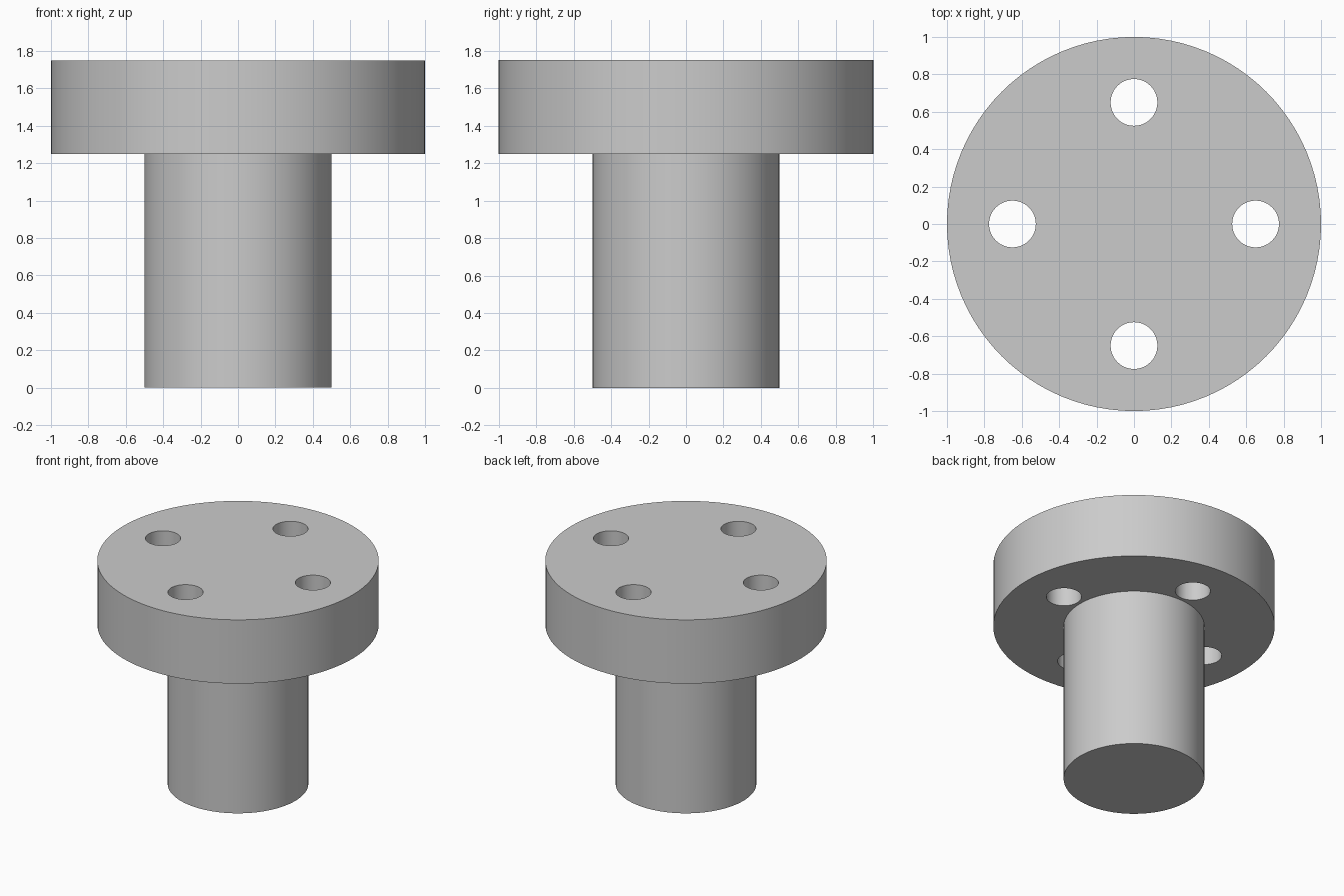
import bpy, bmesh, math
from mathutils import Matrix, Vector

SEGMENTS = 96
SHAFT_R, FLANGE_R = 0.5, 1.0
STEP_Z, TOP_Z = 1.25, 1.75
HOLE_R, HOLE_CIRCLE_R = 0.125, 0.65

default = bpy.data.objects.get("Cube")
if default:
    bpy.data.objects.remove(default, do_unlink=True)

grey = bpy.data.materials.new("plain grey")
grey.use_nodes = True
colour = (0.6, 0.6, 0.6, 1)
grey.diffuse_color = colour
grey.node_tree.nodes["Principled BSDF"].inputs["Base Color"].default_value = colour


def make_object(name, bm):
    bmesh.ops.recalc_face_normals(bm, faces=bm.faces)
    mesh = bpy.data.meshes.new(name)
    bm.to_mesh(mesh)
    bm.free()
    mesh.materials.append(grey)
    obj = bpy.data.objects.new(name, mesh)
    bpy.context.collection.objects.link(obj)
    return obj


# Shaft and flange: one stepped disc, extruded ring by ring
bm = bmesh.new()
bmesh.ops.create_circle(bm, cap_ends=True, segments=SEGMENTS, radius=SHAFT_R)
base = bm.faces[:]
ring = bm.edges[:]
for radius, z in ((SHAFT_R, STEP_Z), (FLANGE_R, STEP_Z), (FLANGE_R, TOP_Z)):
    out = bmesh.ops.extrude_edge_only(bm, edges=ring)["geom"]
    ring = [e for e in out if isinstance(e, bmesh.types.BMEdge)]
    for v in (v for v in out if isinstance(v, bmesh.types.BMVert)):
        flat = Vector((v.co.x, v.co.y, 0)).normalized() * radius
        v.co = (flat.x, flat.y, z)
    ring = [e for e in ring if e.is_boundary]
bmesh.ops.contextual_create(bm, geom=ring)
body = make_object("flanged_shaft", bm)

# Four bolt holes through the flange
bm = bmesh.new()
for i in range(4):
    a = i * math.pi / 2
    centre = (HOLE_CIRCLE_R * math.cos(a), HOLE_CIRCLE_R * math.sin(a), 1.5)
    bmesh.ops.create_cone(bm, cap_ends=True, segments=48, radius1=HOLE_R,
                          radius2=HOLE_R, depth=0.8,
                          matrix=Matrix.Translation(centre))
cutter = make_object("bolt_hole_cutter", bm)
cutter.hide_render = True

cut = body.modifiers.new("bolt_holes", "BOOLEAN")
cut.operation = "DIFFERENCE"
cut.solver = "EXACT"
cut.object = cutter

bpy.ops.object.select_all(action="DESELECT")
body.select_set(True)
bpy.context.view_layer.objects.active = body
bpy.ops.object.modifier_apply(modifier=cut.name)
bpy.data.objects.remove(cutter, do_unlink=True)
bpy.ops.object.shade_smooth_by_angle(angle=math.radians(30))
